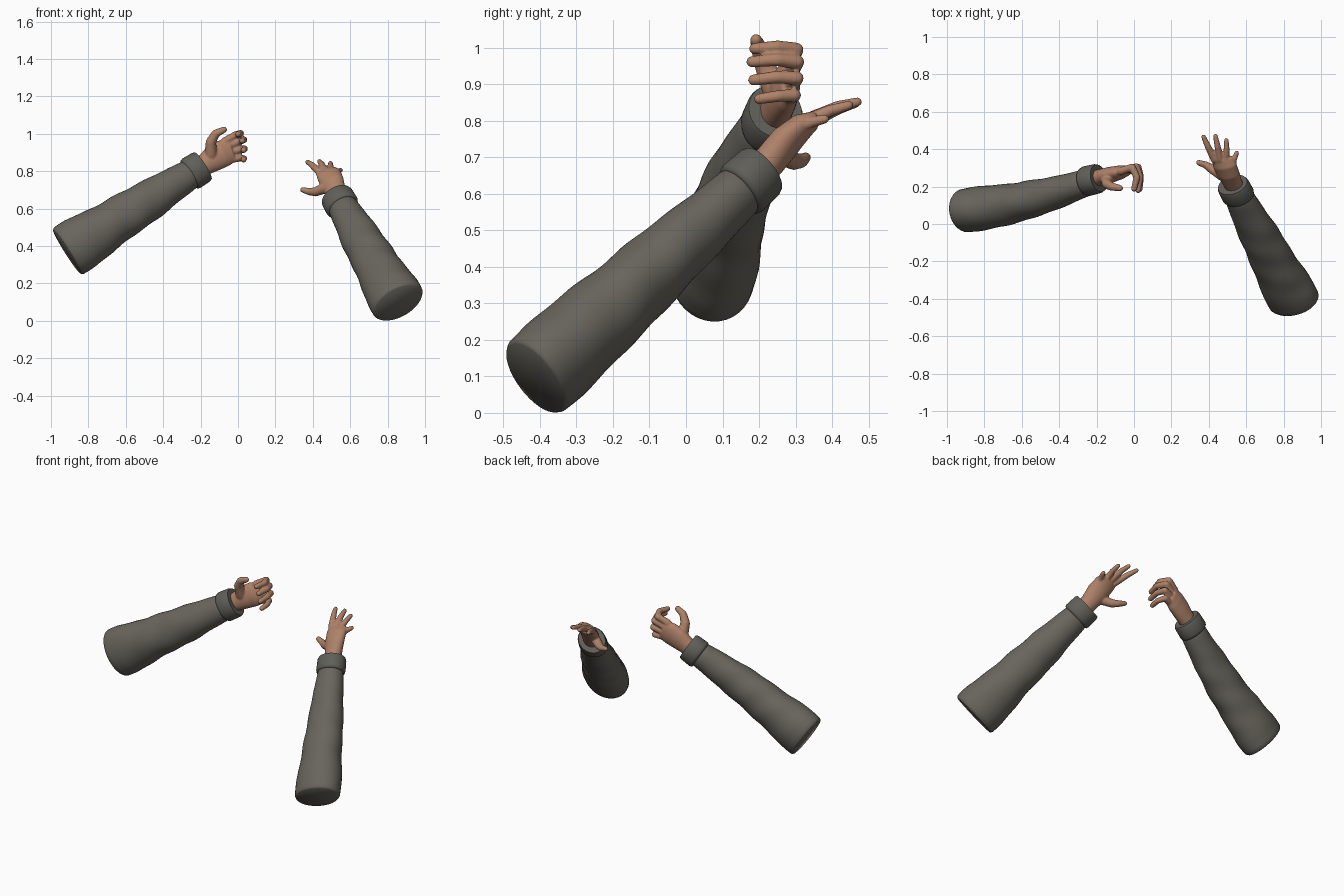
import bpy, bmesh, math
from mathutils import Vector

cube = bpy.data.objects.get("Cube")
if cube:
    bpy.data.objects.remove(cube, do_unlink=True)


def material(name, colour):
    m = bpy.data.materials.new(name)
    m.use_nodes = True
    m.diffuse_color = (*colour, 1)
    m.node_tree.nodes["Principled BSDF"].inputs["Base Color"].default_value = (*colour, 1)
    return m


SLEEVE = material("sleeve grey", (0.138, 0.130, 0.108))
CUFF = material("cuff grey", (0.115, 0.113, 0.099))
SKIN = material("skin brown", (0.43, 0.225, 0.142))


def loft(bm, sections, side, sides=16, fold=0.0):
    """Closed tube of elliptical sections (centre, half width, half depth)."""
    rings, last = [], len(sections) - 1
    for i, (c, a, b) in enumerate(sections):
        t = (sections[min(i + 1, last)][0] - sections[max(i - 1, 0)][0]).normalized()
        u = (side - t * side.dot(t)).normalized()
        v = t.cross(u)
        f = i / last
        ring = []
        for k in range(sides):
            ang = math.tau * k / sides
            # soft diagonal cloth folds, fading at both ends
            g = 1 + fold * math.sin(math.pi * f) * (
                math.sin(30 * f + 2 * ang) + 0.6 * math.sin(17 * f - 3 * ang))
            ring.append(bm.verts.new(c + g * (u * a * math.cos(ang) + v * b * math.sin(ang))))
        rings.append(ring)
    for r, s in zip(rings, rings[1:]):
        for k in range(sides):
            n = (k + 1) % sides
            bm.faces.new((r[k], r[n], s[n], s[k]))
    bm.faces.new(rings[0][::-1])
    bm.faces.new(rings[-1])


def finish(bm, name, mat):
    bmesh.ops.recalc_face_normals(bm, faces=bm.faces)
    me = bpy.data.meshes.new(name)
    bm.to_mesh(me)
    bm.free()
    me.materials.append(mat)
    me.shade_smooth()
    me.set_sharp_from_angle(angle=math.radians(50))
    ob = bpy.data.objects.new(name, me)
    bpy.context.collection.objects.link(ob)
    return ob


# Sleeve profile: fraction along arm, half width, half depth
PROFILE = [(0, .138, .107), (.012, .148, .117), (.1, .150, .120), (.2, .136, .117),
           (.35, .122, .108), (.5, .115, .100), (.65, .105, .090), (.78, .091, .080),
           (.89, .081, .073), (.915, .074, .066)]
# Cuff profile: rounded band with a turned-in mouth
BAND = [(.895, .078, .068), (.9, .088, .077), (.915, .092, .081), (.95, .091, .080),
        (.985, .090, .079), (1.0, .085, .074), (1.0, .075, .064), (.97, .066, .055)]


def profile_at(f):
    for p, q in zip(PROFILE, PROFILE[1:]):
        if f <= q[0]:
            k = (f - p[0]) / (q[0] - p[0])
            return p[1] + k * (q[1] - p[1]), p[2] + k * (q[2] - p[2])
    return PROFILE[-1][1:]


def arm(prefix, start, end, side, sag):
    start, end, side, sag = map(Vector, (start, end, side, sag))

    def centre(f):
        return start.lerp(end, f) + sag * math.sin(math.pi * f)

    # sleeve
    stops = [0, .006, .012] + [.04 + .025 * i for i in range(34)] + [.89, .9, .915]
    bm = bmesh.new()
    loft(bm, [(centre(f), *profile_at(f)) for f in stops], side, 36, 0.022)
    ob = finish(bm, prefix + "_sleeve", SLEEVE)
    mod = ob.modifiers.new("soften", "SMOOTH")
    mod.factor, mod.iterations = 0.5, 2

    # cuff
    bm = bmesh.new()
    axis = (end - start).normalized()
    length = (end - start).length
    loft(bm, [(end + axis * length * (f - 1), a, b) for f, a, b in BAND[:6]], side, 36)
    finish(bm, prefix + "_cuff", CUFF)


def hand(prefix, side, palm, digits):
    side = Vector(side)
    bm = bmesh.new()
    # palm and wrist
    loft(bm, [(Vector(c), a, b) for c, a, b in palm], side, 24)
    # fingers and thumb, with round joints and tips
    for r0, r1, path in digits:
        pts = [Vector(p) for p in path]
        n = len(pts) - 1
        radii = [r0 + (r1 - r0) * i / n for i in range(n + 1)]
        for i in range(n):
            loft(bm, [(pts[i], radii[i], radii[i]), (pts[i + 1], radii[i + 1], radii[i + 1])],
                 Vector((0.3, 0.2, 1)), 12)
        for p, r in zip(pts, radii):
            ball = bmesh.ops.create_icosphere(bm, subdivisions=2, radius=r)["verts"]
            bmesh.ops.translate(bm, verts=ball, vec=p)
    ob = finish(bm, prefix + "_hand", SKIN)
    # fuse into one skin
    fuse = ob.modifiers.new("fuse", "REMESH")
    fuse.mode, fuse.voxel_size, fuse.use_smooth_shade = "VOXEL", 0.005, True
    soft = ob.modifiers.new("soften", "SMOOTH")
    soft.factor, soft.iterations = 0.5, 5


# Right arm: palm forward, fingers curled
arm("right", (-.915, .07, .368), (-.187, .245, .828), (-.535, 0, .845), (0, -.025, 0))
hand("right", (-.45, 0, .89),
     [((-.24, .235, .80), .052, .044), ((-.185, .248, .83), .056, .044),
      ((-.13, .262, .868), .070, .043), ((-.08, .275, .895), .074, .038),
      ((-.035, .288, .912), .064, .027)],
     [(.022, .016, [(-.07, .282, .96), (-.01, .303, .995), (.015, .25, 1.003), (0, .188, .998)]),
      (.022, .016, [(-.05, .288, .935), (.012, .305, .962), (.033, .25, .968), (.022, .18, .962)]),
      (.021, .016, [(-.04, .288, .90), (.022, .304, .917), (.036, .25, .92), (.03, .185, .912)]),
      (.020, .015, [(-.04, .28, .862), (.015, .298, .87), (.033, .252, .868), (.03, .2, .86)]),
      (.034, .017, [(-.145, .24, .89), (-.145, .215, .955), (-.12, .2, 1.0), (-.075, .192, 1.022)])])

# Left arm: palm down, fingers spread
arm("left", (.858, -.415, .095), (.527, .21, .665), (.867, 0, .498), (0, 0, 0))
hand("left", (.105, -.055, -.02),
     [((.55, .175, .63), .05, .044), ((.525, .225, .685), .054, .045),
      ((.502, .272, .742), .066, .043), ((.485, .315, .782), .066, .036),
      ((.472, .348, .80), .058, .025)],
     [(.021, .013, [(.43, .345, .80), (.395, .415, .833), (.372, .466, .849)]),
      (.021, .013, [(.46, .345, .806), (.447, .415, .838), (.435, .470, .852)]),
      (.020, .013, [(.492, .332, .80), (.495, .395, .828), (.494, .447, .843)]),
      (.019, .013, [(.52, .30, .78), (.535, .345, .797), (.549, .380, .805)]),
      (.030, .015, [(.468, .262, .71), (.415, .295, .690), (.385, .315, .690), (.346, .328, .700)])])
